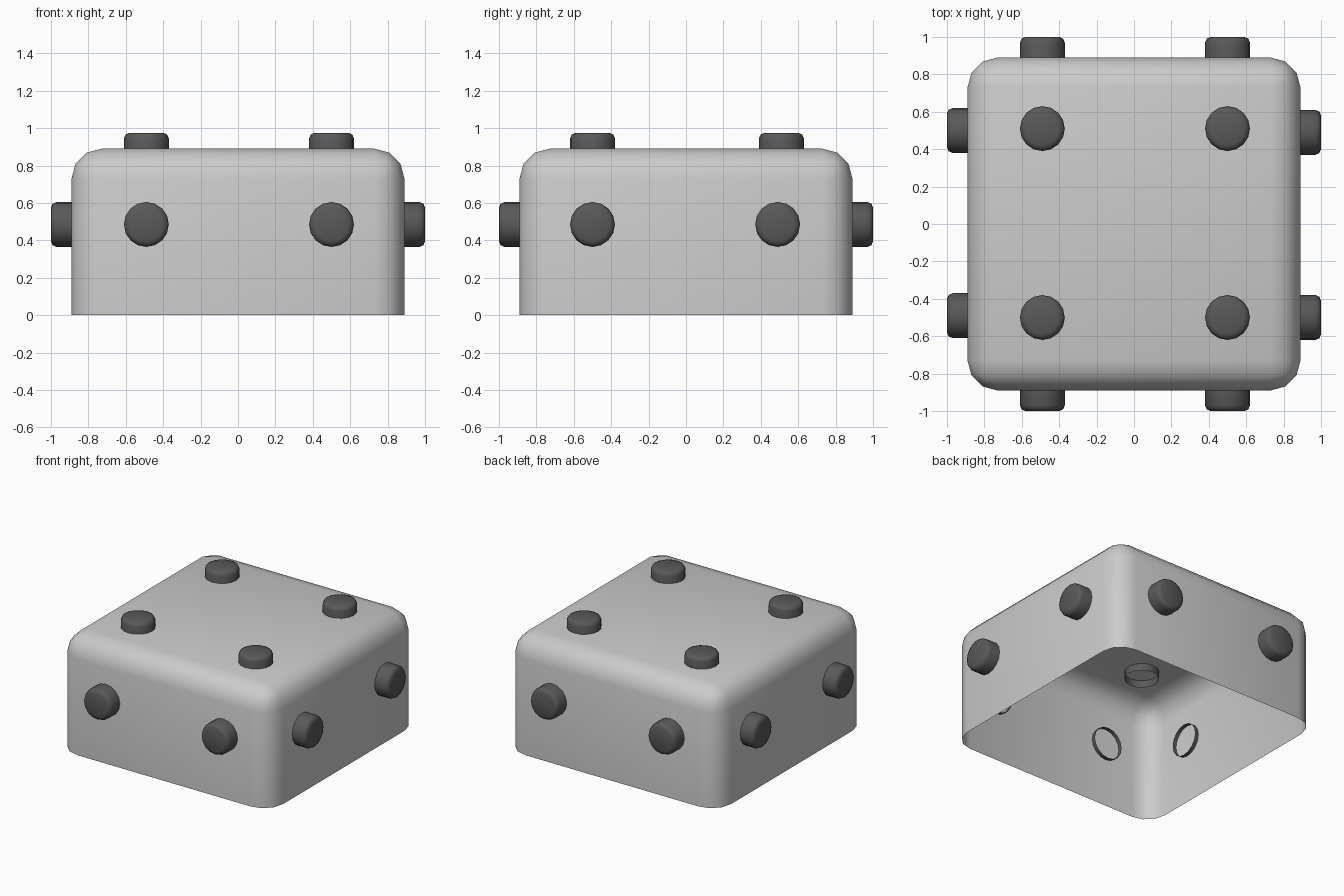
import bpy, bmesh
from math import radians, pi
from mathutils import Matrix, Vector

if "Cube" in bpy.data.objects:
    bpy.data.objects.remove(bpy.data.objects["Cube"])

dark = bpy.data.materials.new("dark_grey")
dark.diffuse_color = (0.1, 0.1, 0.1, 1)
dark.use_nodes = True
dark.node_tree.nodes["Principled BSDF"].inputs["Base Color"].default_value = dark.diffuse_color


def add_object(name, bm, angle, material=None):
    bmesh.ops.recalc_face_normals(bm, faces=bm.faces)
    mesh = bpy.data.meshes.new(name)
    bm.to_mesh(mesh)
    bm.free()
    ob = bpy.data.objects.new(name, mesh)
    bpy.context.collection.objects.link(ob)
    if material:
        mesh.materials.append(material)
    bpy.ops.object.select_all(action='DESELECT')
    ob.select_set(True)
    bpy.context.view_layer.objects.active = ob
    bpy.ops.object.shade_smooth_by_angle(angle=radians(angle))
    return ob


# Shell: thin rounded box, open underneath
W, H, R = 0.89, 0.89, 0.16
bm = bmesh.new()
bmesh.ops.create_cube(bm, size=1, matrix=Matrix.Translation((0, 0, H / 2))
                      @ Matrix.Diagonal((2 * W, 2 * W, H, 1)))
bottom = [f for f in bm.faces if f.normal.z < -0.9]
bmesh.ops.delete(bm, geom=bottom, context='FACES_ONLY')
bmesh.ops.bevel(bm, geom=[e for e in bm.edges if not e.is_boundary],
                offset=R, segments=3, profile=0.5, affect='EDGES')
add_object("shell", bm, 60)


# Stud: round peg with a softened outer rim, open at its inner end
def stud(name, tip, direction):
    profile = [(0.12, -0.14), (0.12, -0.03), (0.111, -0.009), (0.09, 0)]
    n = 16
    bm = bmesh.new()
    rings = []
    for r, z in profile:
        circle = bmesh.ops.create_circle(bm, segments=n, radius=r,
                                         matrix=Matrix.Translation((0, 0, z)))
        rings.append(circle["verts"])
    for a, b in zip(rings, rings[1:]):
        for i in range(n):
            j = (i + 1) % n
            bm.faces.new((a[i], a[j], b[j], b[i]))
    bm.faces.new(rings[-1])
    turn = Vector(direction).to_track_quat('Z', 'Y').to_matrix().to_4x4()
    bm.transform(Matrix.Translation(tip) @ turn)
    add_object(name, bm, 60, dark)


# Top studs
for x in (-0.49, 0.5):
    for y in (-0.5, 0.51):
        stud("top_stud", (x, y, 0.975), (0, 0, 1))

# Side studs, two on each wall
Z = 0.485
for s in (-1, 1):
    for x in (-0.49, 0.5):
        stud("back_stud" if s > 0 else "front_stud", (x, s, Z), (0, s, 0))
    for y in (-0.5, 0.49):
        stud("right_stud" if s > 0 else "left_stud",
             (s, y if s > 0 else -y, Z), (s, 0, 0))
